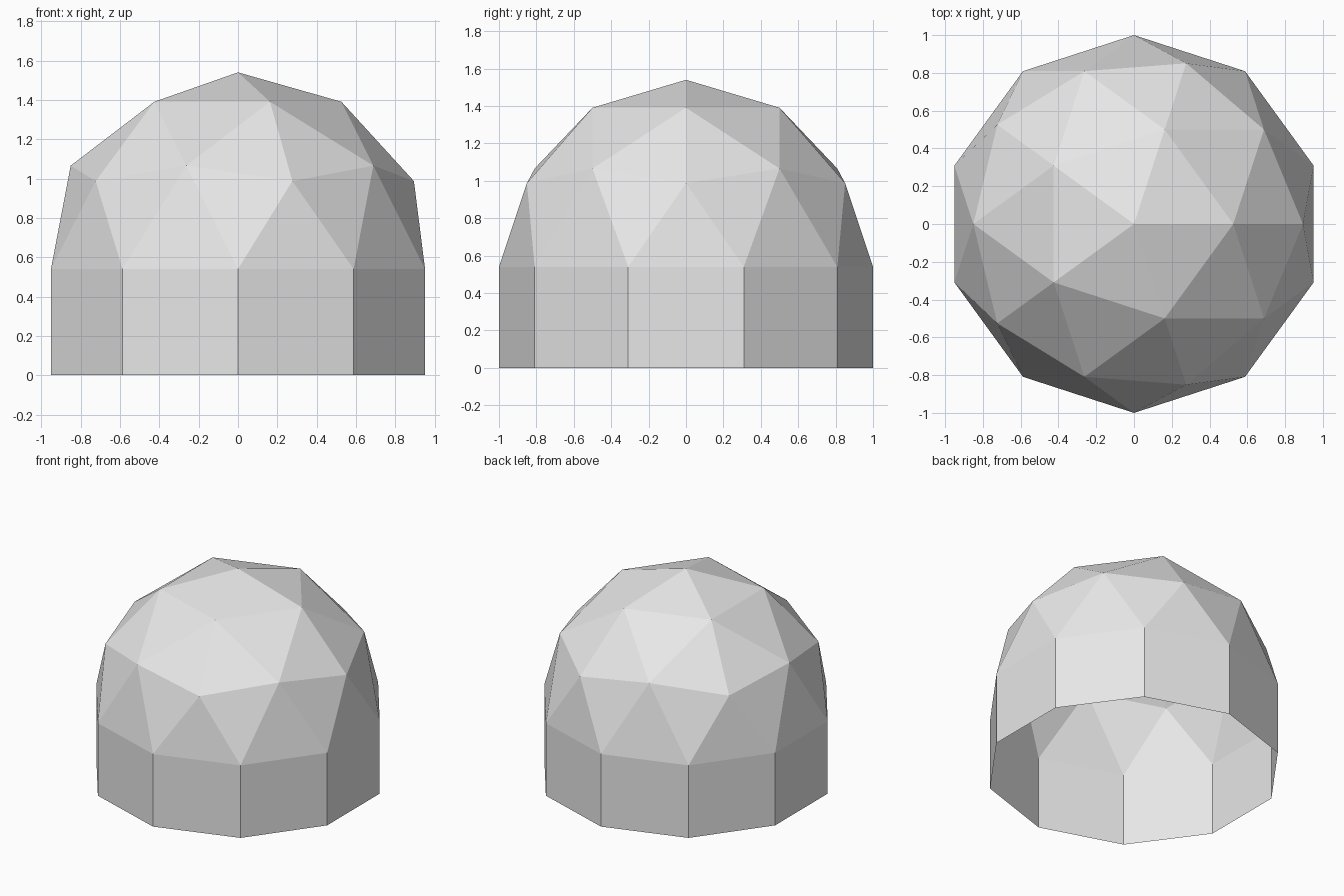
import bpy, bmesh

if "Cube" in bpy.data.objects:
    bpy.data.objects.remove(bpy.data.objects["Cube"])

WALL_HEIGHT = 0.54

bm = bmesh.new()

# Faceted dome: upper half of a geodesic sphere
bmesh.ops.create_icosphere(bm, subdivisions=2, radius=1.0)
bmesh.ops.delete(bm, geom=[v for v in bm.verts if v.co.z < -0.01], context='VERTS')
for v in bm.verts:
    if abs(v.co.z) < 0.01:
        v.co.z = 0.0

# Ten-sided wall: dome rim extruded straight down, open underneath
rim = [e for e in bm.edges if e.is_boundary]
wall = bmesh.ops.extrude_edge_only(bm, edges=rim)["geom"]
lower = [g for g in wall if isinstance(g, bmesh.types.BMVert)]
bmesh.ops.translate(bm, verts=lower, vec=(0, 0, -WALL_HEIGHT))
bmesh.ops.translate(bm, verts=bm.verts, vec=(0, 0, WALL_HEIGHT))

# Face every side outward
bm.normal_update()
for f in bm.faces:
    out = f.calc_center_median()
    out.z -= WALL_HEIGHT
    if f.normal.dot(out) < 0:
        f.normal_flip()
    f.smooth = False

mesh = bpy.data.meshes.new("dome_shell")
bm.to_mesh(mesh)
bm.free()

# Single plain grey
grey = bpy.data.materials.new("light_grey")
grey.diffuse_color = (0.8, 0.8, 0.8, 1)
grey.use_nodes = True
grey.node_tree.nodes["Principled BSDF"].inputs["Base Color"].default_value = grey.diffuse_color
mesh.materials.append(grey)

dome = bpy.data.objects.new("dome_shell", mesh)
bpy.context.collection.objects.link(dome)
